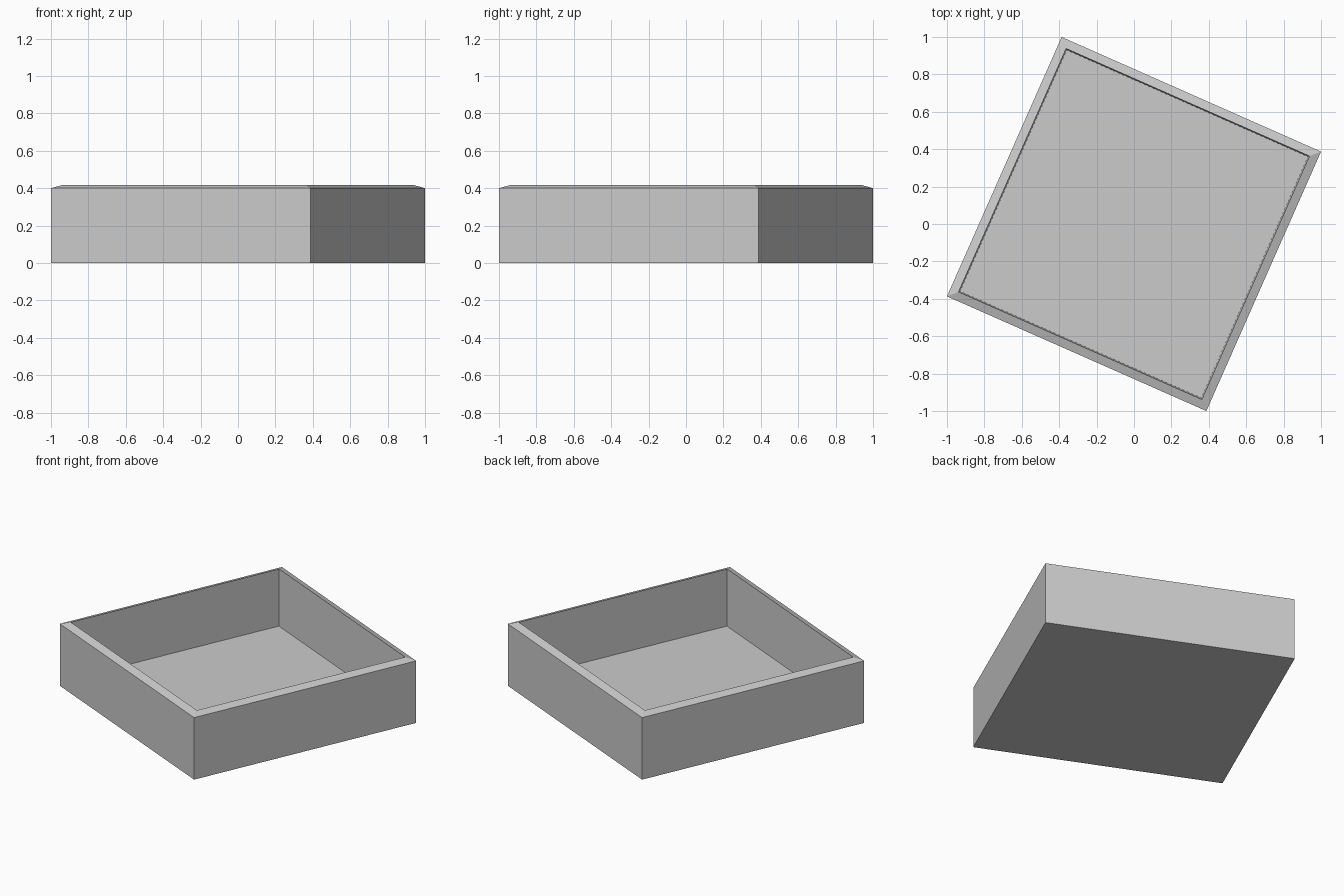
import bpy, bmesh
from math import sin, cos, atan2, hypot, pi

if "Cube" in bpy.data.objects:
    bpy.data.objects.remove(bpy.data.objects["Cube"])

ANGLE = atan2(0.387, 1.0)
RADIUS = hypot(0.387, 1.0)

# Square rings from outer base, over the sloped rim, down to the inner floor: (scale, z)
profile = [(1.0, 0.0), (1.0, 0.40), (0.938, 0.417), (0.93, 0.053)]

bm = bmesh.new()


def ring(scale, z):
    return [bm.verts.new((RADIUS * scale * cos(ANGLE + i * pi / 2),
                          RADIUS * scale * sin(ANGLE + i * pi / 2), z))
            for i in range(4)]


rings = [ring(s, z) for s, z in profile]

# Walls and rim
for a, b in zip(rings, rings[1:]):
    for i in range(4):
        j = (i + 1) % 4
        bm.faces.new((a[i], a[j], b[j], b[i]))

# Underside and inner floor
bm.faces.new(rings[0][::-1])
bm.faces.new(rings[-1])
bmesh.ops.recalc_face_normals(bm, faces=bm.faces)

mesh = bpy.data.meshes.new("open_tray")
bm.to_mesh(mesh)
bm.free()
tray = bpy.data.objects.new("open_tray", mesh)
bpy.context.collection.objects.link(tray)
